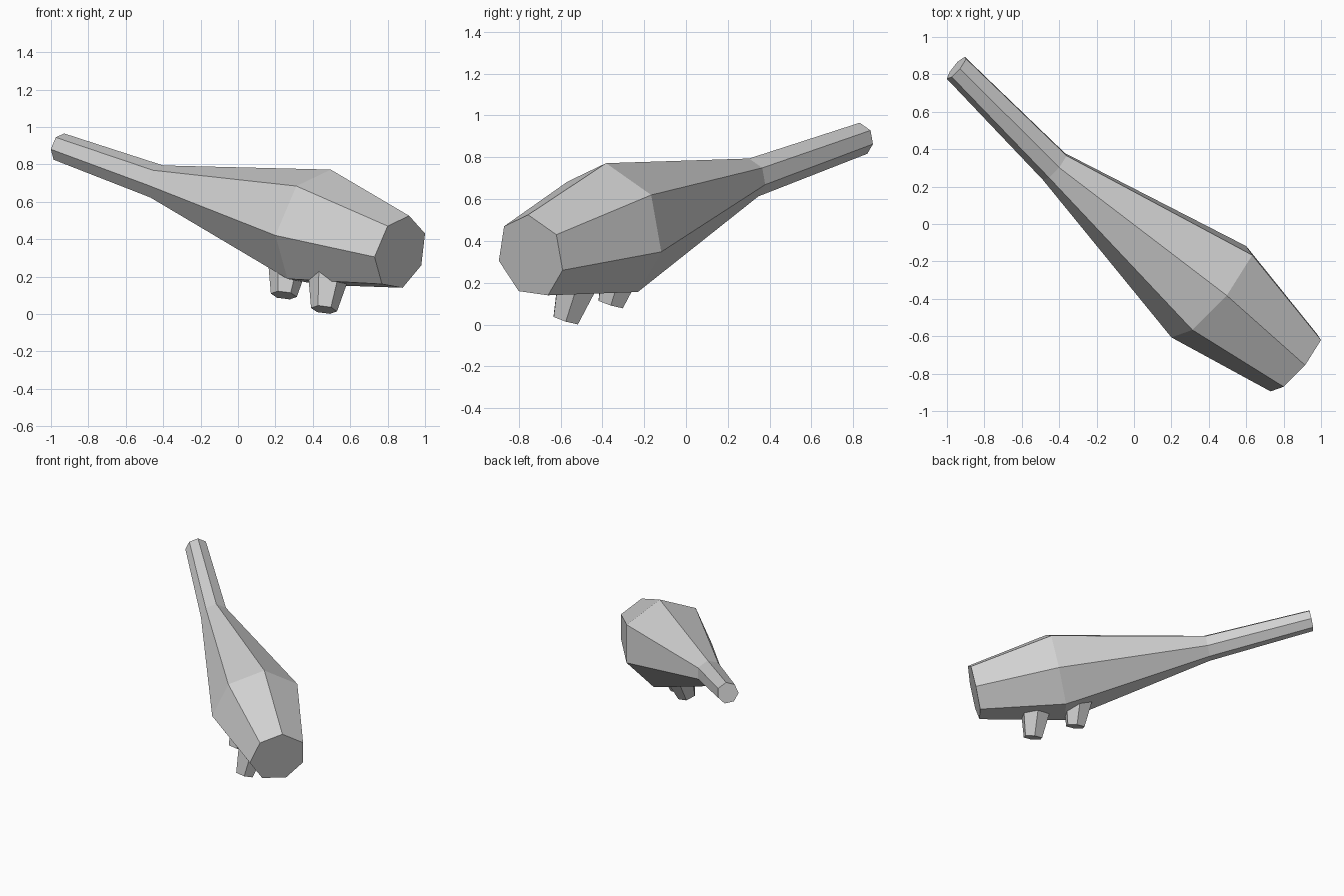
import bpy
import bmesh
from math import cos, sin, pi
from mathutils import Vector

cube = bpy.data.objects.get("Cube")
if cube:
    bpy.data.objects.remove(cube, do_unlink=True)

grey = bpy.data.materials.new("light_grey")
grey.use_nodes = True
colour = (0.64, 0.64, 0.64, 1)
grey.diffuse_color = colour
grey.node_tree.nodes["Principled BSDF"].inputs["Base Color"].default_value = colour


def loft(name, rings):
    """Skin a list of equal-sided rings into a closed, flat-shaded solid."""
    bm = bmesh.new()
    loops = [[bm.verts.new(p) for p in ring] for ring in rings]
    n = len(loops[0])
    for a, b in zip(loops, loops[1:]):
        for i in range(n):
            j = (i + 1) % n
            bm.faces.new((a[i], a[j], b[j], b[i]))
    bm.faces.new(loops[0])
    bm.faces.new(loops[-1])
    bmesh.ops.recalc_face_normals(bm, faces=bm.faces)
    mesh = bpy.data.meshes.new(name)
    bm.to_mesh(mesh)
    bm.free()
    mesh.materials.append(grey)
    obj = bpy.data.objects.new(name, mesh)
    bpy.context.collection.objects.link(obj)
    return obj


# Seven-sided cross-section, tilted to lie across the body's length
section = [Vector(p) for p in (
    (-.068, -.129, .143), (.047, -.014, .198), (.132, .121, .103),
    (.112, .151, -.067), (.012, .081, -.187), (-.098, -.059, -.167),
    (-.138, -.154, -.022))]

# Body: centre and scale of each ring, from the thick end to the thin tip
stations = [((.868, -.741, .327), 1), ((.421, -.36, .455), 1.6),
            ((-.422, .308, .701), .47), ((-.948, .836, .889), .385)]
loft("body", [[Vector(c) + p * s for p in section] for c, s in stations])

# Pegs: tapered six-sided feet leaning back, sunk into the body
up = Vector((.13, .31, 1)).normalized()
side = Vector((1, 0, -.13)).normalized()
back = up.cross(side)


def hexagon(centre, radius):
    return [centre + radius * (side * cos(i * pi / 3) + back * sin(i * pi / 3))
            for i in range(6)]


for name, foot in (("front_peg", (.46, -.575, .023)), ("rear_peg", (.245, -.36, .1))):
    base = Vector(foot)
    loft(name, [hexagon(base, .07), hexagon(base + up * .25, .122)])
